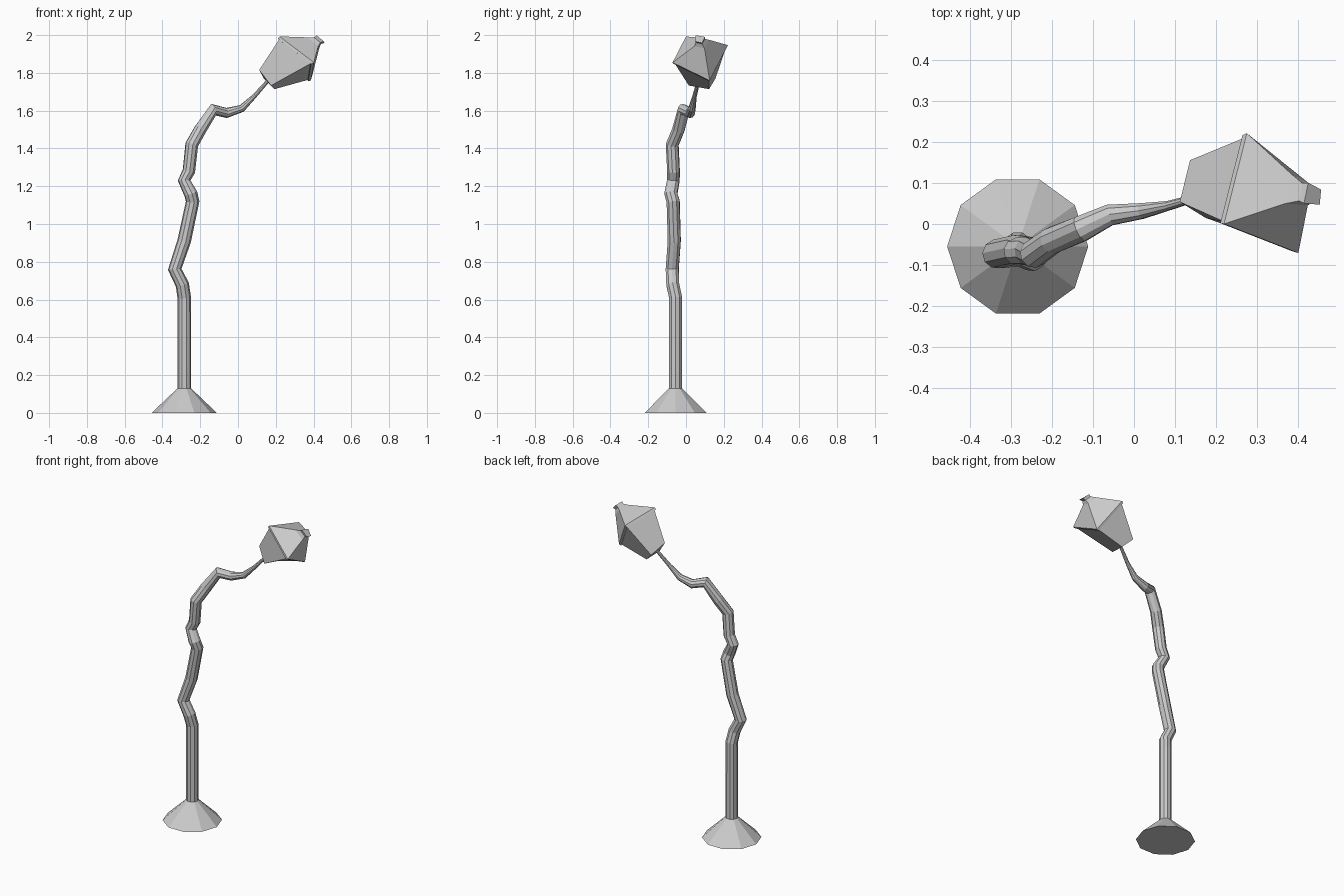
import bpy, bmesh, math
from mathutils import Vector

if "Cube" in bpy.data.objects:
    bpy.data.objects.remove(bpy.data.objects["Cube"])


def loft(name, rings):
    """Skin a list of equal-sized point rings and cap both ends."""
    bm = bmesh.new()
    rows = [[bm.verts.new(p) for p in ring] for ring in rings]
    n = len(rows[0])
    for a, b in zip(rows, rows[1:]):
        for i in range(n):
            j = (i + 1) % n
            bm.faces.new((a[i], a[j], b[j], b[i]))
    bm.faces.new(rows[0][::-1])
    bm.faces.new(rows[-1])
    bmesh.ops.recalc_face_normals(bm, faces=bm.faces)
    mesh = bpy.data.meshes.new(name)
    bm.to_mesh(mesh)
    bm.free()
    obj = bpy.data.objects.new(name, mesh)
    bpy.context.collection.objects.link(obj)
    return obj


def sweep(name, path, sides=10):
    """Sweep a polygon along (x, y, z, radius) points without twisting."""
    pts = [Vector(p[:3]) for p in path]
    u = Vector((1, 0, 0))
    rings = []
    for i, p in enumerate(pts):
        t = (p - pts[max(i - 1, 0)]).normalized() + \
            (pts[min(i + 1, len(pts) - 1)] - p).normalized()
        t.normalize()
        u = (u - t * u.dot(t)).normalized()
        v = t.cross(u)
        r = path[i][3]
        rings.append([p + r * (math.cos(a) * u + math.sin(a) * v)
                      for a in (2 * math.pi * k / sides for k in range(sides))])
    return loft(name, rings)


def scaled(ring, factor, shift=(0, 0, 0)):
    c = sum(ring, Vector()) / len(ring)
    return [c + (p - c) * factor + Vector(shift) for p in ring]


# Flared ten-sided foot
sweep("base", [(-.2845, -.055, 0, .1725), (-.2845, -.055, .13, .036)])

# Crooked post, tapering into the thin neck
sweep("post", [
    (-.2845, -.055, .13, .036), (-.2845, -.055, .61, .036),
    (-.295, -.07, .68, .036), (-.335, -.073, .76, .036),
    (-.285, -.062, .91, .036), (-.24, -.068, 1.12, .036),
    (-.25, -.08, 1.16, .036), (-.285, -.067, 1.23, .034),
    (-.26, -.066, 1.28, .034), (-.245, -.073, 1.42, .035),
    (-.20, -.04, 1.50, .034), (-.13, -.012, 1.605, .033),
    (-.06, .022, 1.588, .027), (.02, .032, 1.612, .02),
    (.085, .045, 1.675, .012), (.165, .068, 1.765, .009)])

# Skewed four-sided lantern: small bottom, wide eaves
bottom = [Vector(p) for p in ((.112, .054, 1.815), (.137, .156, 1.77),
                              (.193, .122, 1.714), (.175, .015, 1.733))]
eaves = [Vector(p) for p in ((.22, 0, 1.993), (.276, .222, 1.947),
                             (.386, .125, 1.76), (.402, -.071, 1.855))]
loft("lantern_body", [bottom, scaled(eaves, .95)])

# Roof rising from the eaves to a small collar
collar = [Vector(p) for p in ((.37, .05, 1.988), (.385, .122, 1.975),
                              (.43, .098, 1.93), (.425, .045, 1.942))]
loft("lantern_roof", [scaled(eaves, .97, (-.012, 0, -.008)), eaves, collar])

# Cap and finial at the tip
neck = scaled(collar, .6, (.02, -.005, .012))
tip = scaled(collar, .7, (.036, -.008, .02))
loft("lantern_finial", [collar, neck, tip])
